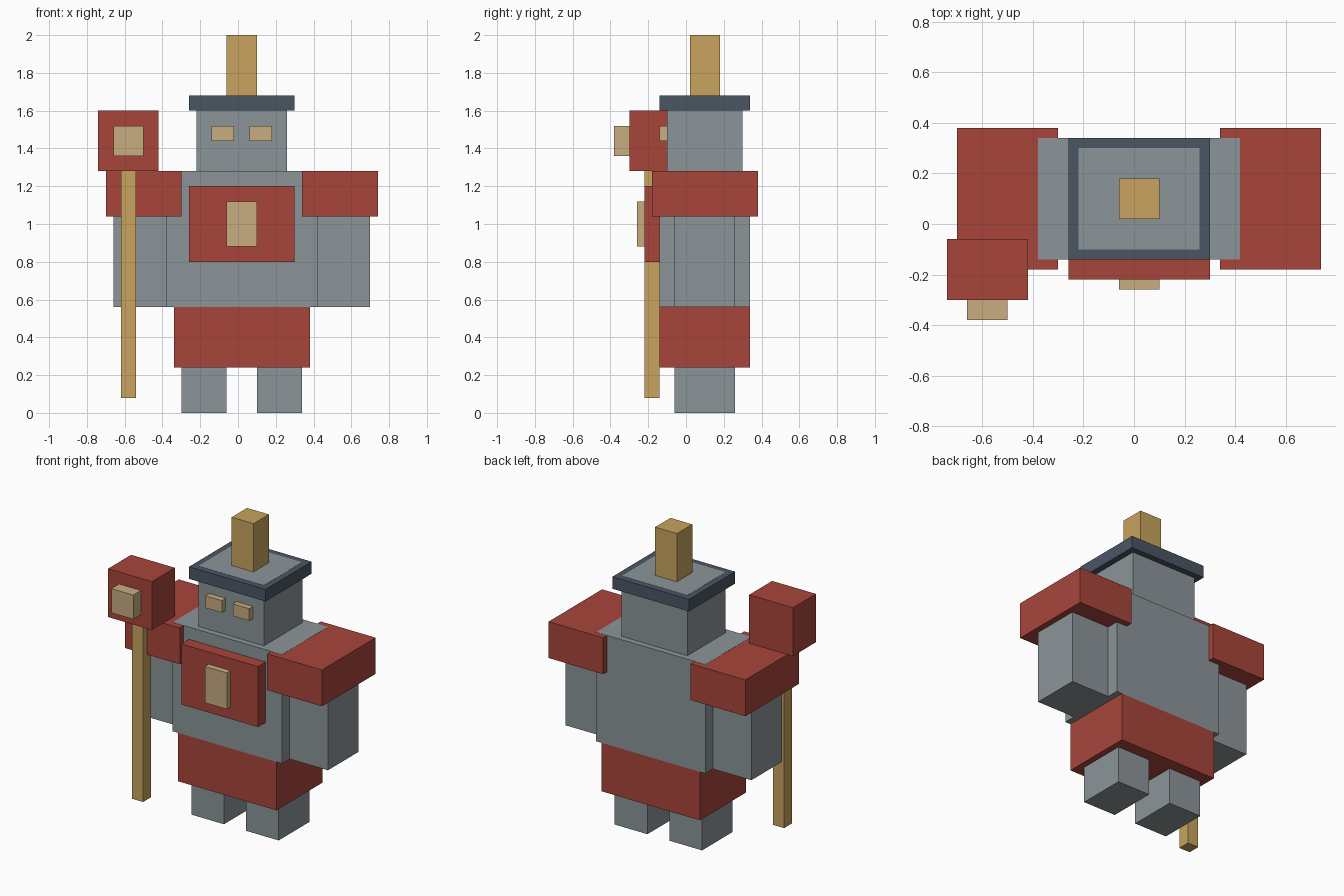
import bpy

cube = bpy.data.objects.get("Cube")
if cube:
    bpy.data.objects.remove(cube, do_unlink=True)


def linear(c):
    c /= 255
    return c / 12.92 if c <= 0.04045 else ((c + 0.055) / 1.055) ** 2.4


def material(name, *rgb):
    col = (*[linear(c) for c in rgb], 1)
    m = bpy.data.materials.new(name)
    m.use_nodes = True
    m.diffuse_color = col
    m.node_tree.nodes["Principled BSDF"].inputs["Base Color"].default_value = col
    return m


GREY = material("stone grey", 139, 149, 153)
RED = material("brick red", 168, 69, 59)
GOLD = material("gold", 200, 164, 94)
TAN = material("pale tan", 200, 172, 128)
SLATE = material("dark slate", 74, 86, 100)

MID = 0.02  # the figure's plane of symmetry; the staff sits off to one side


def box(name, mat, x, y, z):
    """Box spanning the given (min, max) ranges."""
    bpy.ops.mesh.primitive_cube_add(size=1)
    ob = bpy.context.object
    ob.name = ob.data.name = name
    for v in ob.data.vertices:
        v.co = [r[0] if c < 0 else r[1] for c, r in zip(v.co, (x, y, z))]
    ob.data.materials.append(mat)
    return ob


def centred(name, mat, half, y, z):
    return box(name, mat, (MID - half, MID + half), y, z)


def pair(name, mat, near, far, y, z):
    """Left and right copies, near and far measured from the middle plane."""
    box("left_" + name, mat, (MID + near, MID + far), y, z)
    box("right_" + name, mat, (MID - far, MID - near), y, z)


# Legs, skirt and torso (the torso top sits a hair above the shoulder pads)
pair("leg", GREY, 0.08, 0.32, (-0.06, 0.26), (0, 0.24))
centred("skirt", RED, 0.36, (-0.14, 0.34), (0.24, 0.56))
centred("torso", GREY, 0.40, (-0.14, 0.34), (0.56, 1.281))

# Arms and shoulder pads
pair("arm", GREY, 0.40, 0.68, (-0.06, 0.26), (0.56, 1.04))
pair("shoulder_pad", RED, 0.32, 0.72, (-0.18, 0.38), (1.04, 1.28))

# Chest plate with emblem
centred("chest_plate", RED, 0.28, (-0.22, -0.14), (0.80, 1.20))
centred("chest_emblem", TAN, 0.08, (-0.26, -0.22), (0.88, 1.12))

# Head, eyes, brim and plume (the head shows through the brim)
centred("head", GREY, 0.24, (-0.10, 0.30), (1.28, 1.681))
pair("eye", TAN, 0.04, 0.16, (-0.14, -0.10), (1.44, 1.52))
centred("hat_brim", SLATE, 0.28, (-0.14, 0.34), (1.60, 1.68))
centred("hat_plume", GOLD, 0.08, (0.02, 0.18), (1.68, 2.0))

# Staff with its block head
box("staff_pole", GOLD, (-0.62, -0.54), (-0.22, -0.14), (0.08, 1.28))
box("staff_head", RED, (-0.74, -0.42), (-0.30, -0.06), (1.28, 1.60))
box("staff_emblem", TAN, (-0.66, -0.50), (-0.38, -0.30), (1.36, 1.52))
